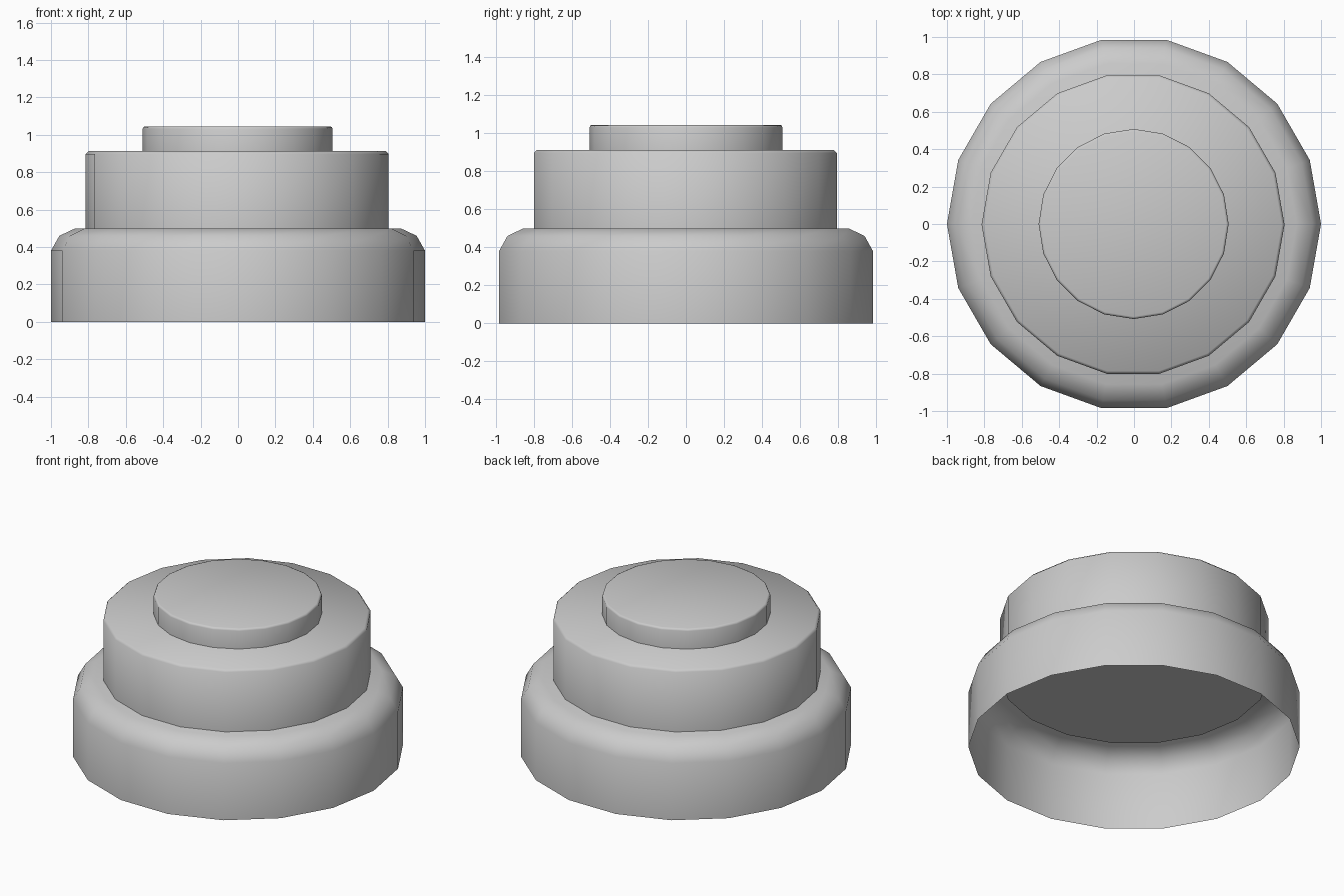
import bpy, bmesh
from math import cos, sin, tau, radians

if "Cube" in bpy.data.objects:
    bpy.data.objects.remove(bpy.data.objects["Cube"])


def turned(name, profile, sides, centre=(0, 0), closed_bottom=True, angle=60):
    """Stack rings of (radius, height), bridge them and cap the top."""
    bm = bmesh.new()
    rings = [[bm.verts.new((r * cos(tau * i / sides), r * sin(tau * i / sides), z))
              for i in range(sides)] for r, z in profile]
    for low, high in zip(rings, rings[1:]):
        for i in range(sides):
            j = (i + 1) % sides
            bm.faces.new((low[i], low[j], high[j], high[i]))
    bm.faces.new(rings[-1])
    if closed_bottom:
        bm.faces.new(rings[0][::-1])
    mesh = bpy.data.meshes.new(name)
    bm.to_mesh(mesh)
    bm.free()
    obj = bpy.data.objects.new(name, mesh)
    obj.location = (*centre, 0)
    bpy.context.collection.objects.link(obj)
    bpy.ops.object.select_all(action='DESELECT')
    obj.select_set(True)
    bpy.context.view_layer.objects.active = obj
    bpy.ops.object.shade_smooth_by_angle(angle=radians(angle))
    return obj


# Wide base: hollow shell, open underneath, rounded shoulder
turned("base_shell", [(1, 0), (1, 0.38), (0.955, 0.46), (0.87, 0.5)], 18,
       closed_bottom=False)

# Middle drum with a small chamfer, its underside just inside the shell
turned("middle_drum", [(0.81, 0.493), (0.81, 0.897), (0.795, 0.912)], 18,
       centre=(-0.005, -0.003))

# Raised disc on top with a softened rim
turned("top_disc", [(0.508, 0.9), (0.508, 1.032), (0.504, 1.041), (0.495, 1.045)], 20,
       centre=(-0.002, 0))
